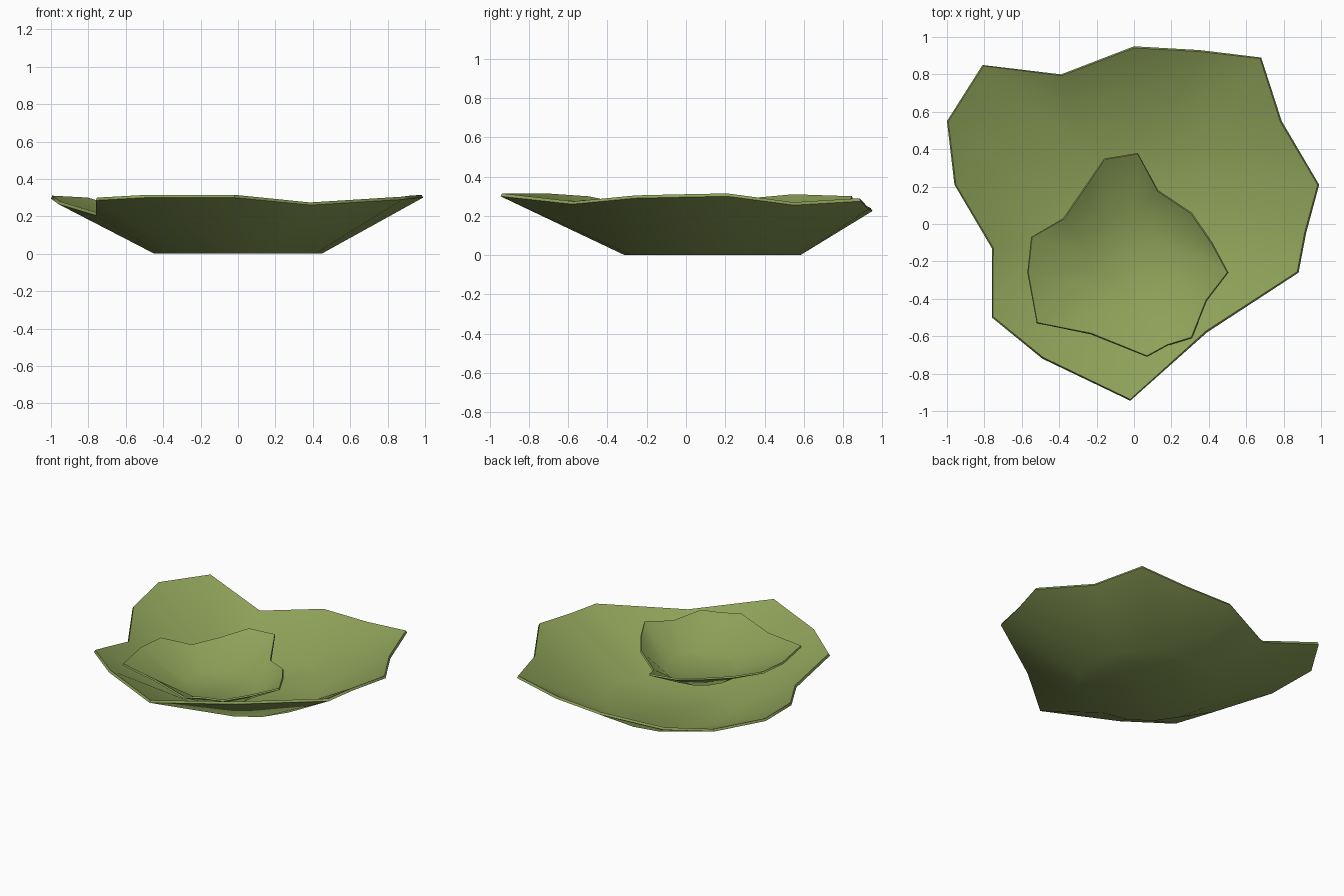
import bpy, bmesh, math

cube = bpy.data.objects.get("Cube")
if cube:
    bpy.data.objects.remove(cube, do_unlink=True)

# Moss green for both cups
green = bpy.data.materials.new("moss_green")
green.use_nodes = True
colour = (0.27, 0.36, 0.10, 1)
green.diffuse_color = colour
green.node_tree.nodes["Principled BSDF"].inputs["Base Color"].default_value = colour


def ragged_cup(name, rim, centre, radius, base_z, thickness):
    """Thin shell rising from a round floor to a ragged rim (listed clockwise from the back)."""
    bm = bmesh.new()
    count = len(rim)
    top = [bm.verts.new((x, y, z - thickness * 0.88)) for x, y, z in rim]
    floor = []
    for i in range(count):
        a = math.tau * i / count
        floor.append(bm.verts.new((centre[0] + radius * math.sin(a),
                                   centre[1] + radius * math.cos(a), base_z)))
    for i in range(count):
        j = (i + 1) % count
        bm.faces.new((floor[i], top[i], top[j], floor[j]))
    bm.faces.new(floor[::-1])
    bmesh.ops.recalc_face_normals(bm, faces=bm.faces)
    # The shell thickens upward, so the floor must face up
    bm.normal_update()
    if min(f.normal.z for f in bm.faces if len(f.verts) == count) < 0:
        bmesh.ops.reverse_faces(bm, faces=bm.faces)
    mesh = bpy.data.meshes.new(name)
    bm.to_mesh(mesh)
    bm.free()
    mesh.materials.append(green)
    obj = bpy.data.objects.new(name, mesh)
    bpy.context.collection.objects.link(obj)
    shell = obj.modifiers.new("shell", 'SOLIDIFY')
    shell.thickness = thickness
    shell.offset = 1
    bpy.ops.object.select_all(action='DESELECT')
    obj.select_set(True)
    bpy.context.view_layer.objects.active = obj
    bpy.ops.object.modifier_apply(modifier="shell")
    bpy.ops.object.shade_smooth_by_angle(angle=math.radians(60))
    return obj


# Large outer cup
ragged_cup("outer_cup", [
    (0, .95, .24), (.35, .93, .25), (.68, .89, .29), (.79, .55, .27),
    (.99, .21, .315), (.92, -.05, .31), (.88, -.26, .305), (.39, -.58, .275),
    (-.02, -.945, .315), (-.49, -.72, .315), (-.76, -.5, .3), (-.76, -.13, .22),
    (-.96, .21, .28), (-1, .55, .31), (-.81, .85, .3), (-.39, .8, .18),
], (0, .135), .447, 0, .017)

# Small cup nested towards the front
ragged_cup("inner_cup", [
    (.02, .38, .285), (.13, .18, .21), (.31, .06, .245), (.42, -.1, .27),
    (.505, -.26, .28), (.39, -.41, .26), (.31, -.61, .28), (.18, -.65, .28),
    (.07, -.71, .28), (-.23, -.59, .27), (-.52, -.53, .28), (-.57, -.26, .28),
    (-.55, -.07, .28), (-.38, .03, .24), (-.27, .19, .26), (-.16, .35, .29),
], (0, -.17), .24, .11, .012)
